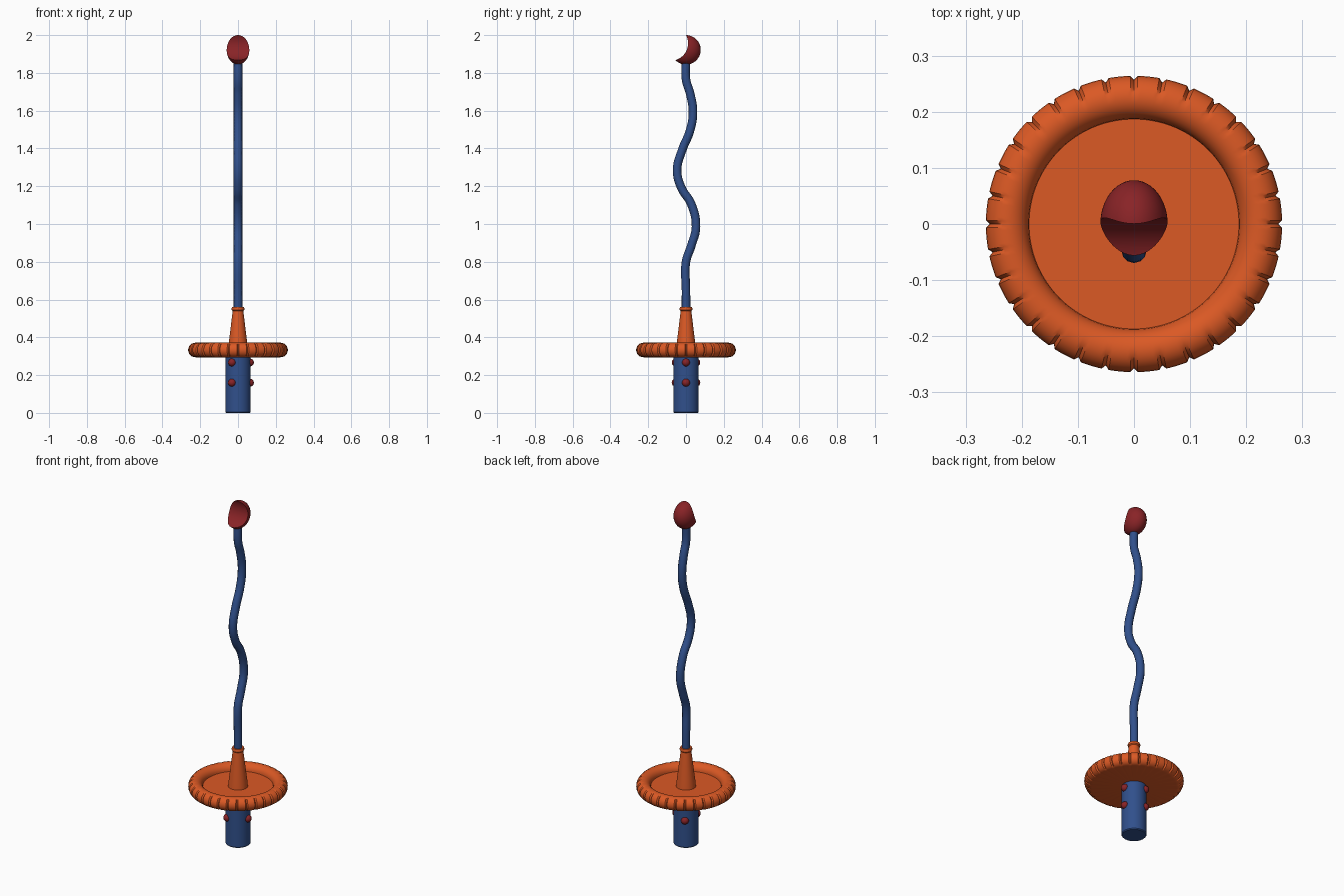
import bpy, bmesh, math
from mathutils import Vector

if "Cube" in bpy.data.objects:
    bpy.data.objects.remove(bpy.data.objects["Cube"])


def material(name, rgb):
    m = bpy.data.materials.new(name)
    m.diffuse_color = (*rgb, 1)
    m.use_nodes = True
    m.node_tree.nodes["Principled BSDF"].inputs["Base Color"].default_value = m.diffuse_color
    return m


ORANGE = material("orange", (0.71, 0.10, 0.018))
BLUE = material("blue", (0.03, 0.08, 0.26))
RED = material("dark red", (0.25, 0.017, 0.02))


def smooth(ob, mat, angle=35):
    ob.data.materials.clear()
    ob.data.materials.append(mat)
    bpy.ops.object.select_all(action='DESELECT')
    ob.select_set(True)
    bpy.context.view_layer.objects.active = ob
    bpy.ops.object.shade_smooth_by_angle(angle=math.radians(angle))
    return ob


def lathe(name, profile, mat, segs=48, shape=None):
    """Revolve (r, z) points about z; shape(r, z, i) may adjust a point."""
    bm = bmesh.new()
    rings = []
    for i in range(segs):
        a = 2 * math.pi * i / segs
        ring = []
        for r, z in profile:
            if shape:
                r, z = shape(r, z, i)
            ring.append(bm.verts.new((r * math.cos(a), r * math.sin(a), z)))
        rings.append(ring)
    for i in range(segs):
        a, b = rings[i], rings[(i + 1) % segs]
        for j in range(len(profile) - 1):
            bm.faces.new((a[j], b[j], b[j + 1], a[j + 1]))
    bmesh.ops.remove_doubles(bm, verts=bm.verts, dist=1e-5)
    bmesh.ops.recalc_face_normals(bm, faces=bm.faces)
    me = bpy.data.meshes.new(name)
    bm.to_mesh(me)
    bm.free()
    ob = bpy.data.objects.new(name, me)
    bpy.context.collection.objects.link(ob)
    return smooth(ob, mat)


# Handle: plain cylinder with slightly eased bottom edge
lathe("handle", [(0, 0), (0.063, 0), (0.067, 0.005), (0.067, 0.31), (0, 0.31)], BLUE)

# Studs: two rows of three around the handle
for row, z in enumerate((0.16, 0.267)):
    for k in range(3):
        a = k * 2 * math.pi / 3
        bpy.ops.mesh.primitive_uv_sphere_add(
            segments=20, ring_count=12, radius=0.021,
            location=(0.063 * math.cos(a), 0.063 * math.sin(a), z))
        stud = bpy.context.object
        stud.name = f"handle_stud_{row}_{k}"
        smooth(stud, RED)

# Guard: dish with a thick round rim that carries 32 notches
RIM_R, RIM_Z, TUBE = 0.2255, 0.333, 0.0385
STEP = 8


def notch(r, z, i):
    out = Vector((r - RIM_R, z - RIM_Z))
    if i % STEP == 0 and out.length > TUBE * 0.9 and out.x > TUBE * 0.25:
        depth = 0.007 * min(1, out.x / TUBE * 1.6)
        out -= out.normalized() * depth
        return RIM_R + out.x, RIM_Z + out.y
    return r, z


rim = [(RIM_R + TUBE * math.cos(math.radians(d)), RIM_Z + TUBE * math.sin(math.radians(d)))
       for d in range(-90, 181, 15)]
lathe("guard", [(0, RIM_Z - TUBE)] + rim + [(0, RIM_Z)], ORANGE, 32 * STEP, notch)

# Collar: tapered sleeve with a small lip
lathe("collar", [(0, 0.325), (0.053, 0.325), (0.049, 0.37), (0.028, 0.54), (0.033, 0.545),
                 (0.034, 0.553), (0.031, 0.56), (0, 0.56)], ORANGE, 40)

# Blade: round rod following a wavy path
path = [(0, 0.50), (0, 0.65), (0, 0.80), (0.028, 0.885), (0.053, 0.985), (0.026, 1.11),
        (-0.024, 1.19), (-0.047, 1.285), (-0.019, 1.395), (0.02, 1.49), (0.037, 1.59),
        (0.022, 1.69), (0, 1.765), (0, 1.87)]
cu = bpy.data.curves.new("blade_path", 'CURVE')
cu.dimensions = '3D'
cu.bevel_depth = 0.0225
cu.bevel_resolution = 4
cu.resolution_u = 6
cu.use_fill_caps = True
sp = cu.splines.new('BEZIER')
sp.bezier_points.add(len(path) - 1)
for bp, (y, z) in zip(sp.bezier_points, path):
    bp.co = (0, y, z)
    bp.handle_left_type = bp.handle_right_type = 'AUTO'
blade_curve = bpy.data.objects.new("blade_curve", cu)
bpy.context.collection.objects.link(blade_curve)
bpy.context.view_layer.update()
deps = bpy.context.evaluated_depsgraph_get()
blade = bpy.data.objects.new("blade", bpy.data.meshes.new_from_object(blade_curve.evaluated_get(deps)))
bpy.context.collection.objects.link(blade)
bpy.data.objects.remove(blade_curve)
smooth(blade, BLUE, 50)

# Tip: egg shape with a round bite scooped from the front
bpy.ops.mesh.primitive_uv_sphere_add(segments=48, ring_count=28, radius=1, location=(0, 0, 1.922))
tip = bpy.context.object
tip.name = "tip"
tip.scale = (0.06, 0.078, 0.078)
bpy.ops.object.transform_apply(location=False, rotation=False, scale=True)
bpy.ops.mesh.primitive_cylinder_add(vertices=96, radius=0.093, depth=0.4,
                                    location=(0, -0.082, 1.957), rotation=(0, math.pi / 2, 0))
cutter = bpy.context.object
cutter.name = "bite_cutter"
cutter.hide_render = True
mod = tip.modifiers.new("bite", 'BOOLEAN')
mod.operation = 'DIFFERENCE'
mod.solver = 'EXACT'
mod.object = cutter
bpy.context.view_layer.objects.active = tip
bpy.ops.object.modifier_apply(modifier="bite")
bpy.data.objects.remove(cutter)
smooth(tip, RED)
